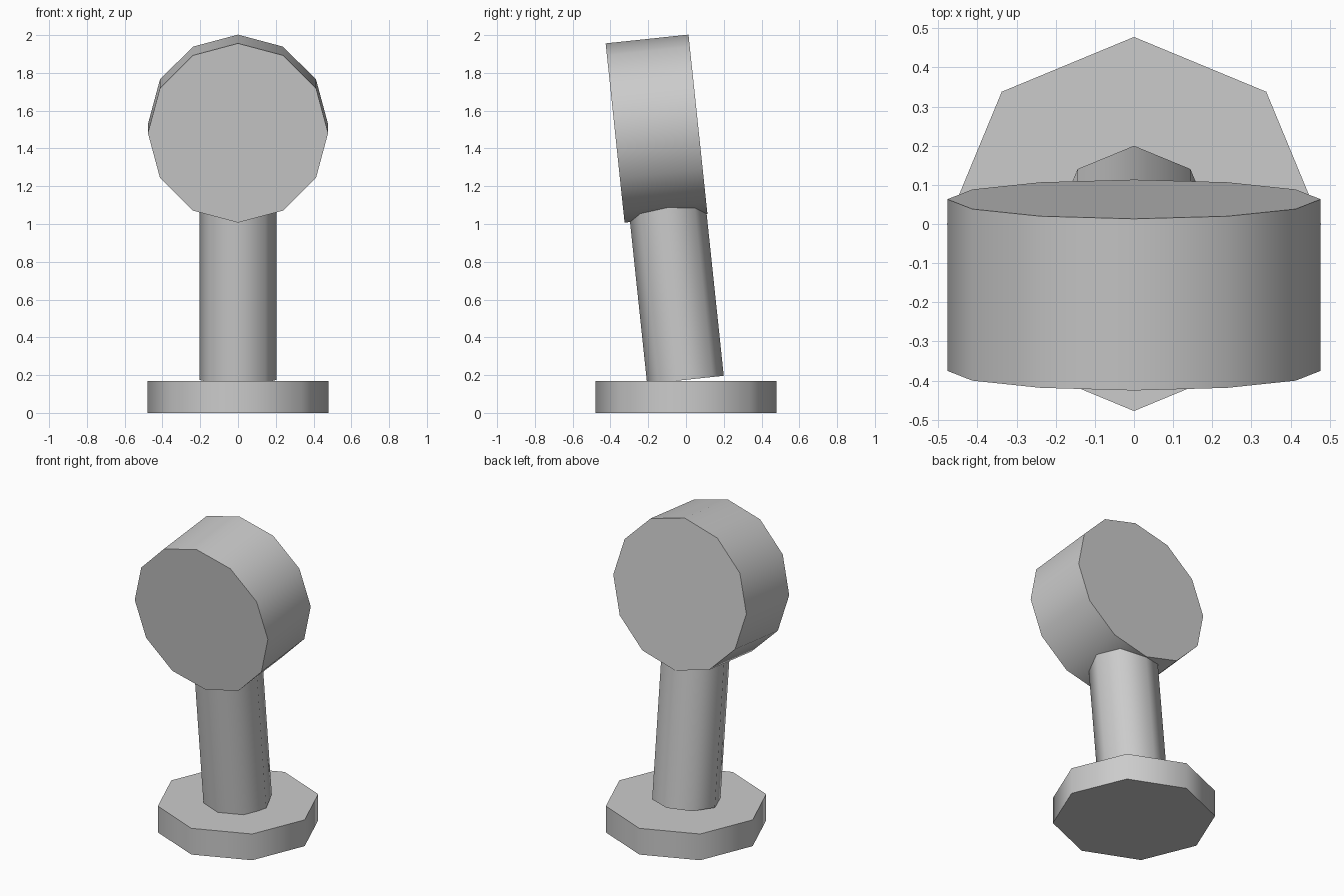
import bpy
import math
from mathutils import Matrix, Vector

if "Cube" in bpy.data.objects:
    bpy.data.objects.remove(bpy.data.objects["Cube"])

grey = bpy.data.materials.new("light grey")
grey.diffuse_color = (0.6, 0.6, 0.6, 1)
grey.use_nodes = True
grey.node_tree.nodes["Principled BSDF"].inputs["Base Color"].default_value = grey.diffuse_color

LEAN = math.radians(6.03)  # the stem and head lean forward together


def prism(name, sides, radius, depth, matrix):
    """Capped cylinder with a corner on local +y, smooth sides and flat caps."""
    bpy.ops.mesh.primitive_cylinder_add(vertices=sides, radius=radius, depth=depth)
    obj = bpy.context.object
    obj.name = name
    obj.data.materials.append(grey)
    obj.data.transform(matrix)
    bpy.ops.object.shade_smooth_by_angle(angle=math.radians(50))
    return obj


lean = Matrix.Rotation(LEAN, 4, 'X')

# Flat octagonal foot
prism("base", 8, 0.478, 0.17, Matrix.Translation((0, 0, 0.085)))

# Leaning stem, ending inside the head
stem_length = 1.1
stem_bottom = Vector((0, -0.003, 0.175))
stem_centre = stem_bottom + lean @ Vector((0, 0, stem_length / 2))
prism("stem", 8, 0.204, stem_length, Matrix.Translation(stem_centre) @ lean)

# Twelve-sided drum head with its axis front to back
prism("head", 12, 0.477, 0.441,
      Matrix.Translation((0, -0.156, 1.505)) @ lean @ Matrix.Rotation(math.pi / 2, 4, 'X'))
